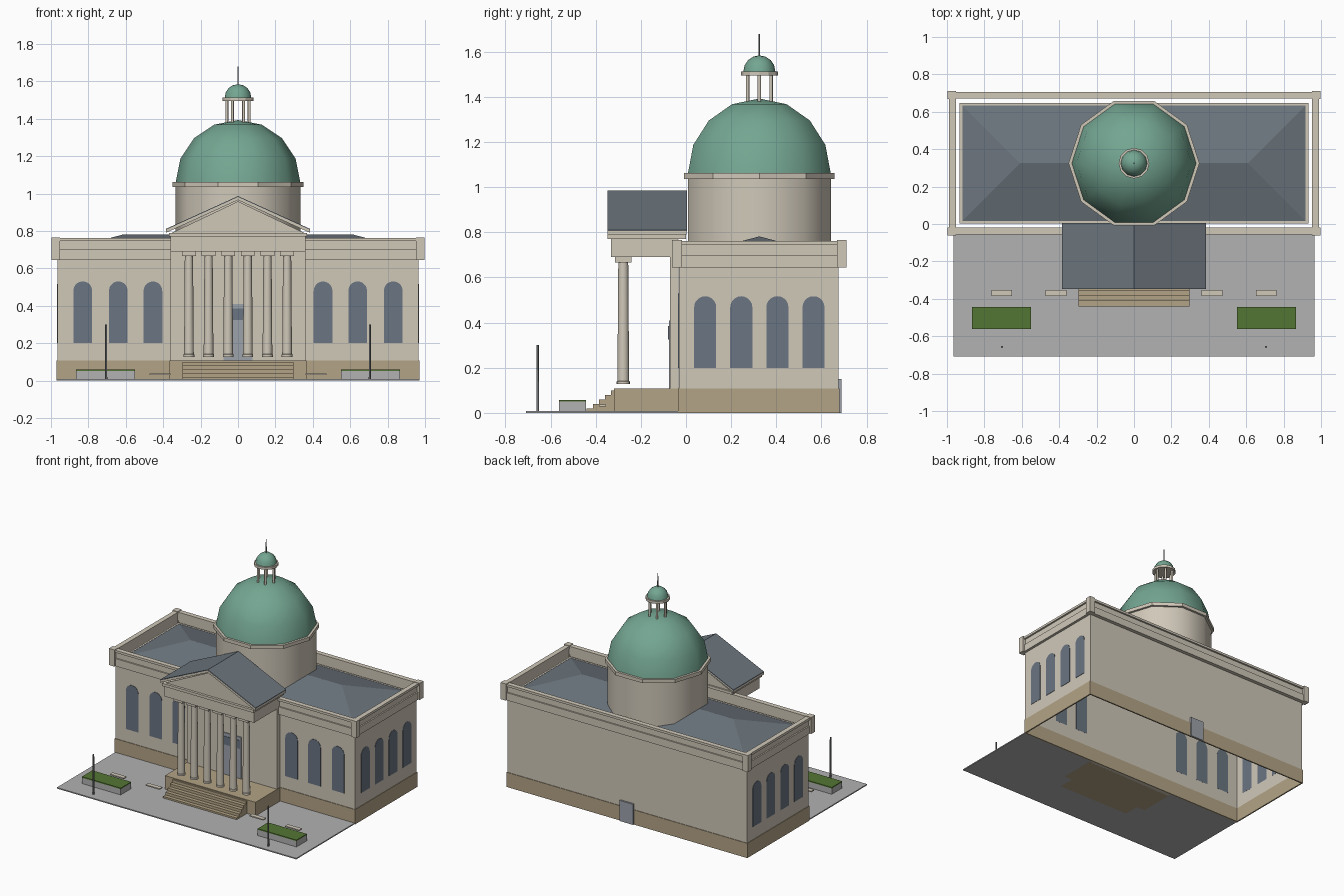
import bpy, bmesh, math
from mathutils import Vector

if "Cube" in bpy.data.objects:
    bpy.data.objects.remove(bpy.data.objects["Cube"])


def srgb(r, g, b):
    f = lambda c: c / 12.92 if c <= 0.04045 else ((c + 0.055) / 1.055) ** 2.4
    return (f(r / 255), f(g / 255), f(b / 255), 1)


def material(name, *rgb):
    m = bpy.data.materials.new(name)
    m.diffuse_color = srgb(*rgb)
    m.use_nodes = True
    m.node_tree.nodes["Principled BSDF"].inputs["Base Color"].default_value = m.diffuse_color
    return m


STONE = material("limestone", 208, 200, 185)
TAN = material("tan_stone", 180, 164, 134)
SLATE = material("slate", 108, 117, 125)
GLASS = material("window_glass", 106, 117, 130)
COPPER = material("green_copper", 116, 166, 146)
PAVING = material("paving", 178, 178, 178)
HEDGE = material("hedge_green", 84, 118, 52)
DOOR = material("door_grey", 158, 163, 171)
METAL = material("metal", 118, 120, 122)


def finish(name, bm, mat, smooth=None):
    bmesh.ops.recalc_face_normals(bm, faces=bm.faces)
    me = bpy.data.meshes.new(name)
    bm.to_mesh(me)
    bm.free()
    me.materials.append(mat)
    ob = bpy.data.objects.new(name, me)
    bpy.context.collection.objects.link(ob)
    if smooth:
        bpy.ops.object.select_all(action='DESELECT')
        ob.select_set(True)
        bpy.context.view_layer.objects.active = ob
        bpy.ops.object.shade_smooth_by_angle(angle=math.radians(smooth))
    return ob


def prism(name, pts, axis, lo, hi, mat):
    """Extrude a 2D outline along x (pts are y,z) or y (pts are x,z)."""
    bm = bmesh.new()
    at = (lambda p, t: (t, p[0], p[1])) if axis == 'x' else (lambda p, t: (p[0], t, p[1]))
    a = [bm.verts.new(at(p, lo)) for p in pts]
    b = [bm.verts.new(at(p, hi)) for p in pts]
    bm.faces.new(a)
    bm.faces.new(b)
    for i in range(len(pts)):
        j = (i + 1) % len(pts)
        bm.faces.new((a[i], a[j], b[j], b[i]))
    return finish(name, bm, mat)


def box(name, x0, x1, y0, y1, z0, z1, mat):
    return prism(name, [(x0, z0), (x1, z0), (x1, z1), (x0, z1)], 'y', y0, y1, mat)


def ring(name, hx, y0, y1, z0, z1, w, mat):
    """Rectangular frame of width w, measured inward from its outer bounds."""
    bm = bmesh.new()
    loops = []
    for d, z in ((0, z0), (0, z1), (w, z1), (w, z0)):
        x, a, b = hx - d, y0 + d, y1 - d
        loops.append([bm.verts.new(p) for p in ((-x, a, z), (x, a, z), (x, b, z), (-x, b, z))])
    for k in range(4):
        p, q = loops[k], loops[(k + 1) % 4]
        for i in range(4):
            j = (i + 1) % 4
            bm.faces.new((p[i], p[j], q[j], q[i]))
    return finish(name, bm, mat)


def lathe(name, profile, n, x, y, mat, smooth=None):
    """Revolve (radius, z) points into n sides, with closed ends."""
    bm = bmesh.new()
    rows = []
    for r, z in profile:
        if r < 1e-5:
            rows.append([bm.verts.new((x, y, z))])
        else:
            rows.append([bm.verts.new((x + r * math.cos(math.tau * i / n),
                                       y + r * math.sin(math.tau * i / n), z)) for i in range(n)])
    for p, q in zip(rows, rows[1:]):
        for i in range(n):
            j = (i + 1) % n
            if len(q) == 1:
                bm.faces.new((p[i], p[j], q[0]))
            else:
                bm.faces.new((p[i], p[j], q[j], q[i]))
    for r in (rows[0], rows[-1]):
        if len(r) > 2:
            bm.faces.new(r)
    return finish(name, bm, mat, smooth)


def arch(c, w, z0, z1, n=10):
    r = w / 2
    top = [(c + r * math.cos(math.pi * i / n), z1 - r + r * math.sin(math.pi * i / n))
           for i in range(n + 1)]
    return [(c - r, z0), (c + r, z0)] + top


CY = 0.325  # depth of the hall's centre line

# Hall: open shell of walls on a tan plinth
ring("hall_walls", 0.966, -0.032, 0.676, 0.105, 0.66, 0.006, STONE)
ring("plinth", 0.97, -0.036, 0.68, 0.0, 0.107, 0.01, TAN)
ring("entablature", 0.985, -0.052, 0.703, 0.645, 0.70, 0.028, STONE)
ring("parapet", 0.975, -0.042, 0.693, 0.70, 0.748, 0.02, STONE)
ring("parapet_rim", 0.988, -0.055, 0.706, 0.745, 0.762, 0.035, STONE)
for sx in (-1, 1):
    for i, y in enumerate((-0.04, 0.69)):
        c = 0.975 * sx
        box("parapet_corner_post", c - 0.022, c + 0.022, y - 0.022, y + 0.022, 0.645, 0.766, STONE)

# Hipped roof set inside the parapet
bm = bmesh.new()
ev = [bm.verts.new(p) for p in ((-0.92, 0.015, 0.70), (0.92, 0.015, 0.70),
                                (0.92, 0.635, 0.70), (-0.92, 0.635, 0.70))]
rl, rr = bm.verts.new((-0.61, CY, 0.782)), bm.verts.new((0.61, CY, 0.782))
for f in ((ev[0], ev[1], rr, rl), (ev[2], ev[3], rl, rr), (ev[1], ev[2], rr),
          (ev[3], ev[0], rl), ev):
    bm.faces.new(f)
finish("hall_roof", bm, SLATE)
ring("roof_edge", 0.932, 0.003, 0.647, 0.688, 0.702, 0.014, STONE)

# Arched windows
for sx in (-1, 1):
    for x in (0.455, 0.64, 0.83):
        prism("front_window", arch(sx * x, 0.10, 0.20, 0.53), 'y', -0.0345, -0.0255, GLASS)
    for k in range(4):
        a, b = sorted((sx * 0.9595, sx * 0.9685))
        prism("side_window", arch(0.085 + 0.16 * k, 0.098, 0.20, 0.517), 'x', a, b, GLASS)

# Entrance bay and doors
box("entrance_bay", -0.362, 0.362, -0.07, -0.034, 0.0, 0.768, STONE)
box("front_door", -0.078, 0.078, -0.076, -0.069, 0.107, 0.41, DOOR)
box("door_transom", -0.07, 0.07, -0.079, -0.074, 0.325, 0.385, GLASS)
box("back_door", -0.055, 0.055, 0.672, 0.688, 0.0, 0.15, DOOR)

# Portico platform and steps
box("portico_platform", -0.365, 0.365, -0.32, -0.036, 0.0, 0.107, TAN)
for i in range(5):
    box("step", -0.297, 0.297, -0.44 + 0.027 * i, -0.31, 0.0, 0.02 * (i + 1), TAN)

# Portico columns with square capitals
for i in range(6):
    x = -0.2625 + 0.105 * i
    lathe("portico_column", [(0.029, 0.127), (0.029, 0.14), (0.026, 0.142), (0.022, 0.668)],
          16, x, -0.278, STONE, 40)
    box("column_capital", x - 0.037, x + 0.037, -0.315, -0.241, 0.666, 0.692, STONE)

# Portico entablature, pediment and gable roof
box("portico_entablature", -0.362, 0.362, -0.332, -0.036, 0.69, 0.77, STONE)
box("portico_cornice", -0.37, 0.37, -0.348, 0.0, 0.77, 0.79, STONE)
prism("pediment", [(-0.355, 0.789), (0.355, 0.789), (0, 0.958)], 'y', -0.33, -0.01, STONE)


def chevron(top, t):
    return [(-0.385, top - 0.175), (0, top), (0.385, top - 0.175),
            (0.385, top - 0.175 - t), (0, top - t), (-0.385, top - 0.175 - t)]


prism("raking_cornice", chevron(0.981, 0.016), 'y', -0.348, 0.002, STONE)
prism("portico_roof", chevron(0.986, 0.006), 'y', -0.347, 0.005, SLATE)

# Drum, dome and lantern
R = 0.333
lathe("drum", [(R, 0.70), (R, 1.04)], 10, 0, CY, STONE, 40)
lathe("drum_cornice", [(0.35, 1.036), (0.35, 1.062)], 10, 0, CY, STONE)


def dome(r, z, n):
    return [(r * math.cos(math.pi / 2 * i / n), z + r * math.sin(math.pi / 2 * i / n))
            for i in range(n)] + [(0, z + r)]


lathe("dome", dome(R, 1.06, 4), 10, 0, CY, COPPER, 50)
for i in range(6):
    a = math.tau * i / 6
    lathe("lantern_column", [(0.008, 1.36), (0.008, 1.50)], 8,
          0.06 * math.cos(a), CY + 0.06 * math.sin(a), STONE, 50)
lathe("lantern_cornice", [(0.082, 1.495), (0.082, 1.513)], 12, 0, CY, STONE)
lathe("lantern_dome", dome(0.071, 1.513, 4), 12, 0, CY, COPPER, 50)
lathe("spire", [(0.004, 1.58), (0.003, 1.68)], 8, 0, CY, METAL, 50)

# Forecourt with planters, benches and poles
box("forecourt", -0.965, 0.965, -0.708, -0.036, 0.0, 0.008, PAVING)
for sx in (-1, 1):
    a, b = sorted((sx * 0.552, sx * 0.865))
    box("planter", a, b, -0.562, -0.443, 0.0, 0.05, PAVING)
    box("hedge", a, b, -0.562, -0.443, 0.05, 0.058, HEDGE)
    for c in (0.418, 0.707):
        box("bench", sx * c - 0.056, sx * c + 0.056, -0.386, -0.354, 0.029, 0.037, STONE)
    lathe("lamp_pole", [(0.006, 0.0), (0.005, 0.30)], 8, sx * 0.705, -0.657, METAL, 50)
